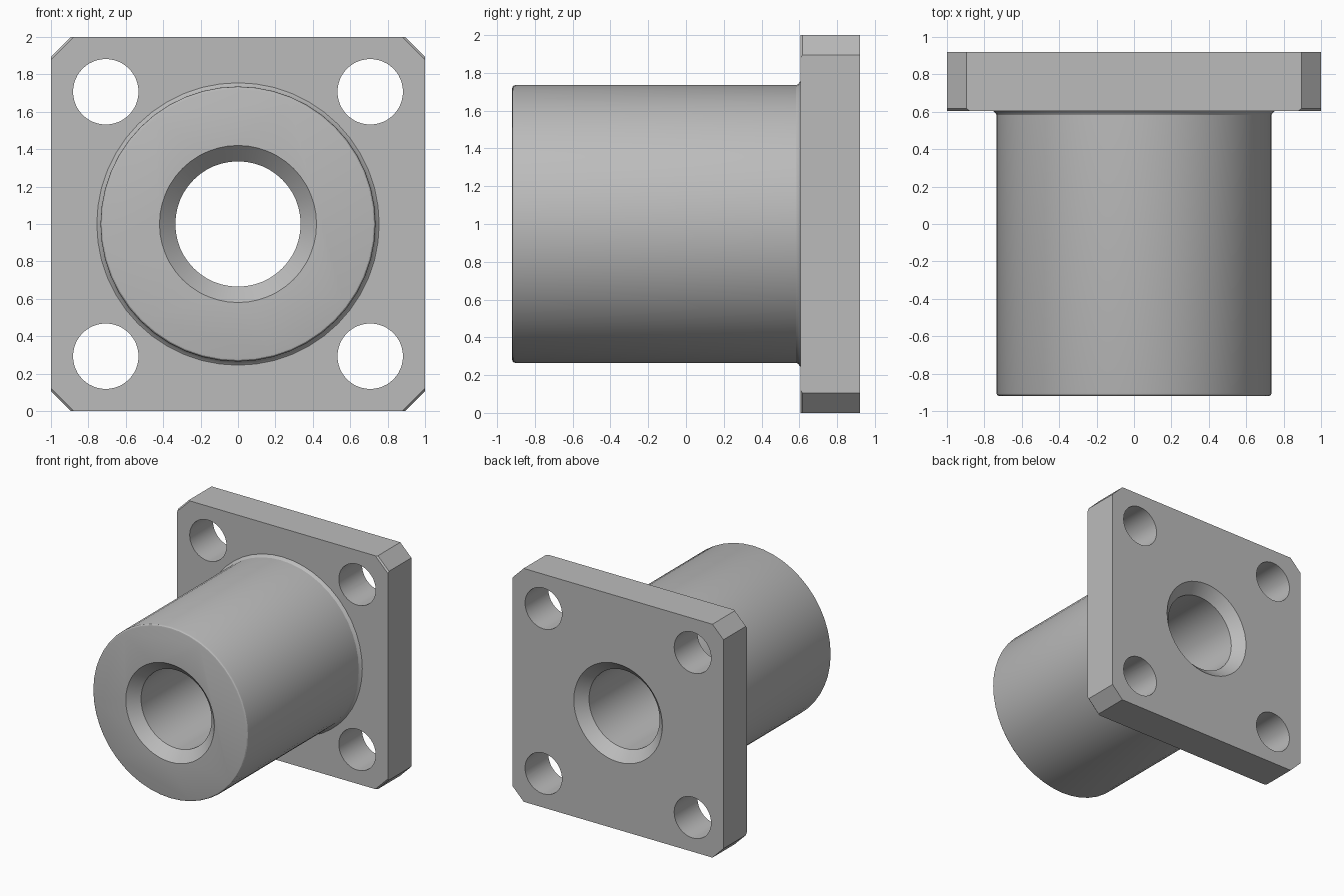
import bpy, bmesh, math
from mathutils import Matrix

if "Cube" in bpy.data.objects:
    bpy.data.objects.remove(bpy.data.objects["Cube"], do_unlink=True)

SEG = 48
BACK, FRONT, SEAT = 0.92, -0.92, 0.605

steel = bpy.data.materials.new("plain grey steel")
steel.use_nodes = True
grey = (0.5, 0.5, 0.5, 1)
steel.diffuse_color = grey
steel.node_tree.nodes["Principled BSDF"].inputs["Base Color"].default_value = grey


def finish(name, bm):
    bmesh.ops.recalc_face_normals(bm, faces=bm.faces)
    mesh = bpy.data.meshes.new(name)
    bm.to_mesh(mesh)
    bm.free()
    mesh.materials.append(steel)
    obj = bpy.data.objects.new(name, mesh)
    bpy.context.collection.objects.link(obj)
    return obj


def lathe(name, profile, cx=0, cz=1):
    """Solid turned about the y axis from (radius, y) points, with capped ends."""
    bm = bmesh.new()
    rings = []
    for r, y in profile:
        angles = [math.tau * i / SEG for i in range(SEG)]
        rings.append([bm.verts.new((cx + r * math.cos(a), y, cz + r * math.sin(a)))
                      for a in angles])
    for a, b in zip(rings, rings[1:]):
        for i in range(SEG):
            j = (i + 1) % SEG
            bm.faces.new((a[i], a[j], b[j], b[i]))
    bm.faces.new(rings[0])
    bm.faces.new(rings[-1])
    return finish(name, bm)


# Square flange with cut corners, lightly broken on the front corner edges
bm = bmesh.new()
c = 0.895
outline = [(1, -c), (1, c), (c, 1), (-c, 1), (-1, c), (-1, -c), (-c, -1), (c, -1)]
face = bm.faces.new([bm.verts.new((x, SEAT, z + 1)) for x, z in outline])
ext = bmesh.ops.extrude_face_region(bm, geom=[face], use_keep_orig=True)
back_verts = [v for v in ext["geom"] if isinstance(v, bmesh.types.BMVert)]
bmesh.ops.translate(bm, verts=back_verts, vec=(0, BACK - SEAT, 0))
corner_edges = [e for e in bm.edges if e.calc_length() < 0.2
                and all(v.co.y < SEAT + 0.01 for v in e.verts)]
bmesh.ops.bevel(bm, geom=corner_edges, offset=0.012, segments=1, affect="EDGES")
body = finish("flanged_bushing", bm)

# Barrel with a rounded nose and a flared root that runs into the flange
R, nose = 0.735, 0.016
profile = [(R - nose + nose * math.sin(t), FRONT + nose - nose * math.cos(t))
           for t in (0, math.pi / 6, math.pi / 3, math.pi / 2)]
profile += [(R, SEAT - 0.022), (R + 0.005, SEAT - 0.012), (R + 0.02, SEAT), (R + 0.02, SEAT + 0.1)]
barrel = lathe("barrel", profile)

# Through bore, countersunk at both ends
r, k, over = 0.335, 0.085, 0.02
bore = lathe("bore_cutter", [(r + k + over, FRONT - over), (r, FRONT + k),
                             (r, BACK - k), (r + k + over, BACK + over)])

# Four bolt holes
holes = [lathe("bolt_hole_cutter", [(0.175, SEAT - 0.1), (0.175, BACK + 0.1)],
               sx * 0.707, 1 + sz * 0.707) for sx in (-1, 1) for sz in (-1, 1)]

# Combine the parts into one solid
for tool, op in [(barrel, "UNION"), (bore, "DIFFERENCE")] + [(h, "DIFFERENCE") for h in holes]:
    mod = body.modifiers.new(tool.name, "BOOLEAN")
    mod.object, mod.operation, mod.solver = tool, op, "EXACT"
solid = bpy.data.meshes.new_from_object(body.evaluated_get(bpy.context.evaluated_depsgraph_get()))
body.modifiers.clear()
body.data = solid
for tool in [barrel, bore] + holes:
    bpy.data.objects.remove(tool, do_unlink=True)

# Smooth the turned surfaces, keep machined edges crisp
bpy.ops.object.select_all(action="DESELECT")
body.select_set(True)
bpy.context.view_layer.objects.active = body
bpy.ops.object.shade_smooth_by_angle(angle=math.radians(25))
